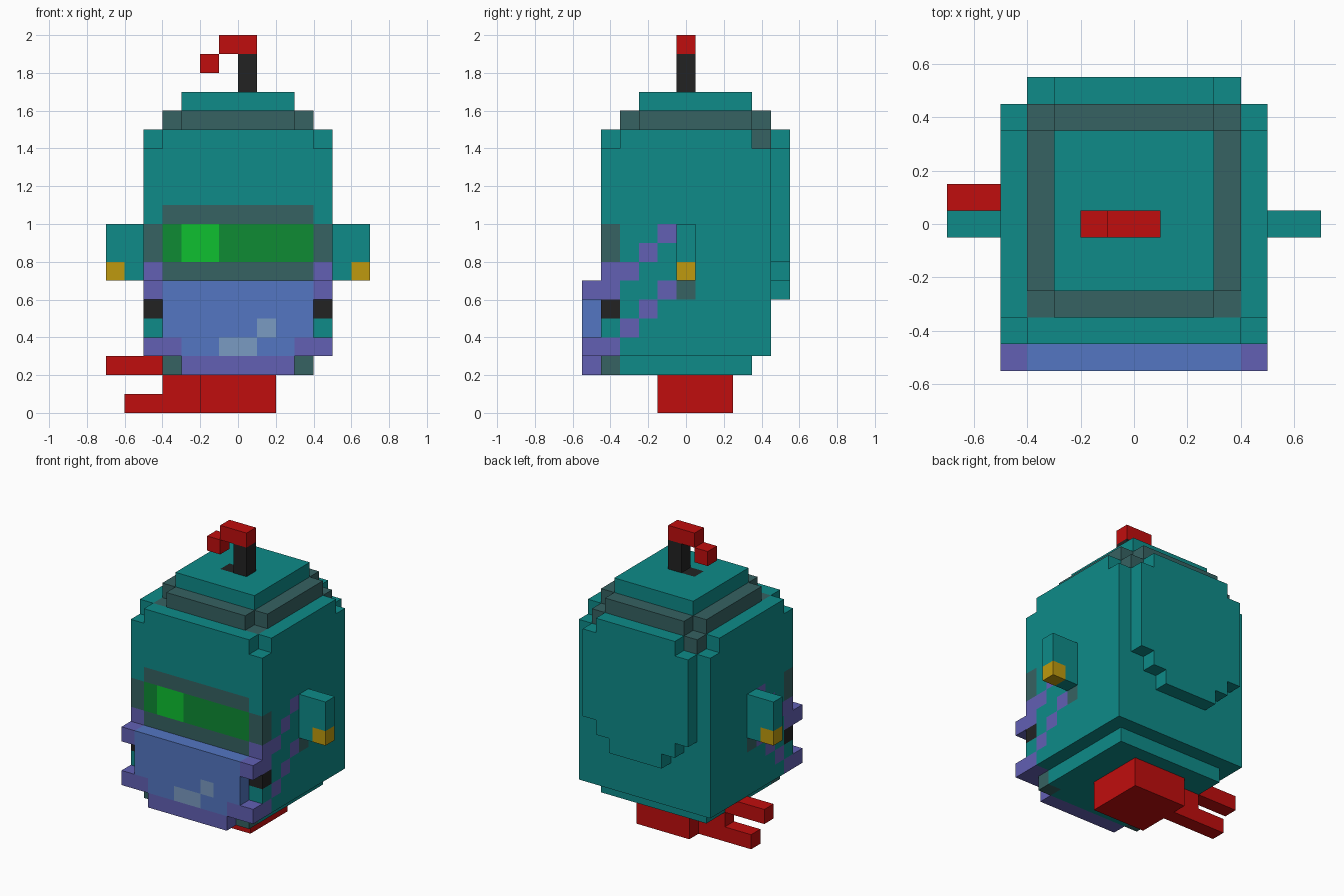
import bpy
import bmesh
from itertools import product
from mathutils import Vector

CELL = 0.1  # edge length of one building block

cube = bpy.data.objects.get("Cube")
if cube:
    bpy.data.objects.remove(cube, do_unlink=True)


def linear(c):
    c /= 255
    return c / 12.92 if c <= 0.04045 else ((c + 0.055) / 1.055) ** 2.4


def make_material(name, rgb):
    mat = bpy.data.materials.new(name)
    colour = [linear(c) for c in rgb] + [1.0]
    mat.use_nodes = True
    mat.diffuse_color = colour
    shader = mat.node_tree.nodes["Principled BSDF"]
    shader.inputs["Base Color"].default_value = colour
    shader.inputs["Roughness"].default_value = 0.8
    return mat


PALETTE = {
    "teal": (14, 139, 137), "slate": (54, 98, 98),
    "green": (14, 139, 52), "bright_green": (14, 192, 48),
    "blue": (83, 118, 194), "purple": (98, 96, 180),
    "pale_blue": (122, 155, 194), "black": (34, 34, 34),
    "gold": (191, 154, 14), "red": (192, 13, 13),
}
MATERIALS = {name: make_material(name, rgb) for name, rgb in PALETTE.items()}

# The six face directions of a block
DIRECTIONS = [(axis, side) for axis in range(3) for side in (0, 1)]


class Part:
    """A blocky solid: fill, repaint or carve boxes of cells, then build."""

    def __init__(self, name):
        self.name = name
        self.cells = {}

    def fill(self, colour, x, y, z, mirror=False):
        for i, j, k in product(range(*x), range(*y), range(*z)):
            for column in ({i, -1 - i} if mirror else {i}):
                self.cells[column, j, k] = colour
        return self

    def carve(self, x, y, z):
        for i, j, k in product(range(*x), range(*y), range(*z)):
            self.cells.pop((i, j, k), None)
            self.cells.pop((-1 - i, j, k), None)
        return self

    def build(self):
        bm = bmesh.new()
        corners = {}
        used = sorted(set(self.cells.values()))

        def corner(p):
            if p not in corners:
                place = Vector(p) * CELL - Vector((0, CELL / 2, 0))
                corners[p] = bm.verts.new(place)
            return corners[p]

        for cell, colour in self.cells.items():
            for axis, side in DIRECTIONS:
                beside = list(cell)
                beside[axis] += 2 * side - 1
                if tuple(beside) in self.cells:
                    continue
                ring = []
                for u, v in ((0, 0), (1, 0), (1, 1), (0, 1)):
                    p = list(cell)
                    p[axis] += side
                    p[(axis + 1) % 3] += u
                    p[(axis + 2) % 3] += v
                    ring.append(corner(tuple(p)))
                face = bm.faces.new(ring if side else ring[::-1])
                face.material_index = used.index(colour)
        # Merge flat areas of one colour
        bmesh.ops.dissolve_limit(bm, angle_limit=0.01, verts=bm.verts[:],
                                 edges=bm.edges[:], delimit={'MATERIAL'})
        mesh = bpy.data.meshes.new(self.name)
        bm.to_mesh(mesh)
        bm.free()
        for colour in used:
            mesh.materials.append(MATERIALS[colour])
        obj = bpy.data.objects.new(self.name, mesh)
        bpy.context.collection.objects.link(obj)


# Body with a narrower base and notched shoulders
body = Part("body")
body.fill("teal", (-5, 5), (-4, 5), (3, 15))
body.fill("teal", (-4, 4), (-4, 4), (2, 3))
body.carve((4, 5), (-4, -3), (14, 15))
body.carve((4, 5), (4, 5), (14, 15))
body.fill("slate", (3, 4), (-3, -2), (14, 15), mirror=True)
body.fill("slate", (3, 4), (4, 5), (14, 15), mirror=True)
body.fill("slate", (3, 4), (-4, -3), (2, 3), mirror=True)

# Visor painted on the front of the body
body.fill("slate", (-4, 4), (-4, -3), (7, 11))
body.fill("slate", (4, 5), (-4, -3), (8, 10), mirror=True)
body.fill("green", (-4, 4), (-4, -3), (8, 10))
body.fill("bright_green", (-3, -1), (-4, -3), (8, 10))

# Diagonal face mask straps, ear gaps and shadow patches under the arms
body.fill("purple", (4, 5), (-4, -3), (6, 8), mirror=True)
for step in range(3):
    body.fill("purple", (4, 5), (step - 3, step - 2), (7 + step, 8 + step), mirror=True)
for step in range(4):
    body.fill("purple", (4, 5), (step - 4, step - 3), (3 + step, 4 + step), mirror=True)
body.fill("black", (4, 5), (-4, -3), (5, 6), mirror=True)
body.fill("slate", (4, 5), (0, 1), (6, 7), mirror=True)
body.build()

# Face mask standing proud of the front
mask = Part("face_mask")
mask.fill("blue", (-4, 4), (-5, -4), (3, 7))
mask.fill("purple", (-3, 3), (-5, -4), (2, 3))
mask.fill("purple", (3, 5), (-5, -4), (3, 4), mirror=True)
mask.fill("purple", (4, 5), (-5, -4), (6, 7), mirror=True)
mask.fill("pale_blue", (-1, 1), (-5, -4), (3, 4))
mask.fill("pale_blue", (1, 2), (-5, -4), (4, 5))
mask.build()

# Back panel with stepped corners
panel = Part("back_panel")
panel.fill("teal", (-4, 4), (5, 6), (6, 15))
panel.carve((3, 4), (5, 6), (14, 15))
panel.carve((3, 4), (5, 6), (6, 8))
panel.carve((2, 3), (5, 6), (6, 7))
panel.build()

# Collar ring and lid
collar = Part("collar")
collar.fill("slate", (-4, 4), (-3, 5), (15, 16))
collar.carve((3, 4), (-3, -2), (15, 16))
collar.carve((3, 4), (4, 5), (15, 16))
collar.build()
lid = Part("lid").fill("teal", (-3, 3), (-2, 4), (16, 17))
lid.fill("black", (-1, 1), (0, 1), (16, 17)).build()

# Hooked antenna
antenna = Part("antenna")
antenna.fill("black", (0, 1), (0, 1), (17, 19))
antenna.fill("red", (-1, 1), (0, 1), (19, 20))
antenna.fill("red", (-2, -1), (0, 1), (18, 19))
antenna.build()

# Arms with gold finger tips
for name, inner, tip in (("left_arm", 5, 6), ("right_arm", -7, -7)):
    arm = Part(name).fill("teal", (inner, inner + 2), (0, 1), (7, 10))
    arm.fill("gold", (tip, tip + 1), (0, 1), (7, 8)).build()

# Foot block with a forked tail
foot = Part("foot_and_forked_tail")
foot.fill("red", (-2, 2), (-1, 3), (0, 2))
foot.fill("red", (-4, -2), (1, 2), (0, 2))
foot.fill("red", (-6, -4), (1, 2), (0, 1))
foot.fill("red", (-7, -4), (1, 2), (2, 3))
foot.build()
